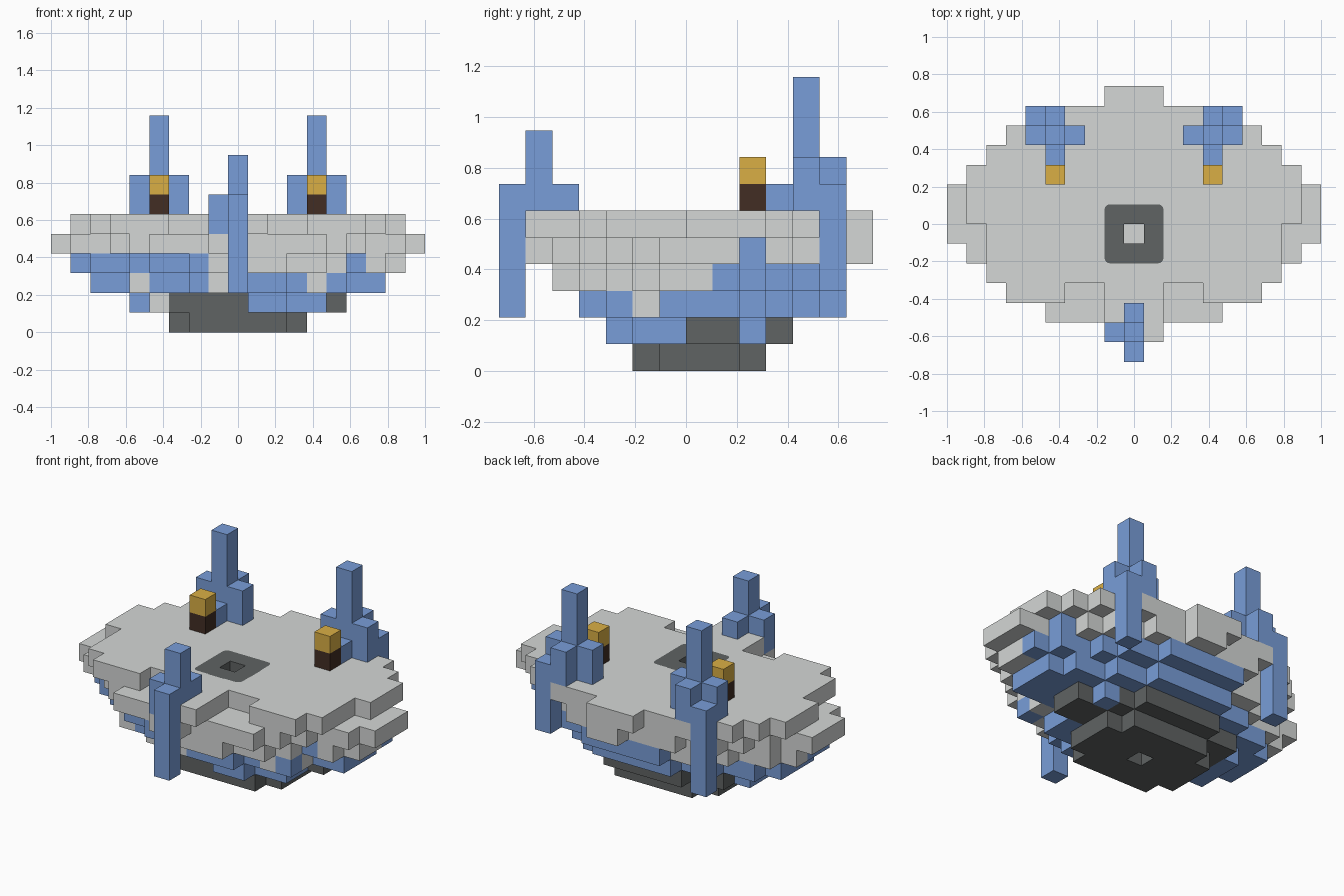
import bpy
import bmesh
from math import cos, sin, pi
from mathutils import Vector

default_cube = bpy.data.objects.get("Cube")
if default_cube:
    bpy.data.objects.remove(default_cube, do_unlink=True)

CELL = 2 / 19
ORIGIN = Vector((-1, -7 * CELL, 0))
MIDDLE = 9      # centre column across the width
CENTRE_ROW = 7  # centre row of the hull


def make_material(name, colour):
    mat = bpy.data.materials.new(name)
    mat.use_nodes = True
    rgba = (*colour, 1)
    mat.diffuse_color = rgba
    bsdf = next(n for n in mat.node_tree.nodes if n.type == "BSDF_PRINCIPLED")
    bsdf.inputs["Base Color"].default_value = rgba
    return mat


MATERIALS = {
    "grey": make_material("light grey stone", (0.66, 0.68, 0.67)),
    "blue": make_material("blue stone", (0.19, 0.34, 0.69)),
    "dark": make_material("dark grey stone", (0.115, 0.125, 0.125)),
    "gold": make_material("gold", (0.70, 0.43, 0.06)),
    "brown": make_material("dark brown", (0.054, 0.026, 0.017)),
}
COLOURS = list(MATERIALS)
parts = {}


def fill(part, colour, xs, ys, zs):
    """Fill an inclusive block of cells."""
    for i in range(xs[0], xs[1] + 1):
        for j in range(ys[0], ys[1] + 1):
            for k in range(zs[0], zs[1] + 1):
                for cells in parts.values():
                    cells.pop((i, j, k), None)
                parts.setdefault(part, {})[i, j, k] = colour


def column(part, colour, i, j, low, high):
    fill(part, colour, (i, i), (j, j), (low, high))


def layer(part, colour, level, first_row, reaches):
    """One hull slab: how far each row reaches either side of the middle."""
    for n, reach in enumerate(reaches):
        row = first_row + n
        fill(part, colour, (MIDDLE - reach, MIDDLE + reach), (row, row), (level, level))


def recolour(part, colour, xs, ys):
    for i, j, k in parts[part]:
        if xs[0] <= i <= xs[1] and ys[0] <= j <= ys[1]:
            parts[part][i, j, k] = colour


def remove(part, cell):
    parts[part].pop(cell, None)


# Stepped hull, bottom to top
layer("keel", "dark", 0, 5, (2, 3, 3, 3, 2))
layer("lower_hull", "dark", 1, 5, (4, 5, 5, 5, 4, 2))
layer("middle_hull", "blue", 2, 3, (2, 5, 5, 7, 7, 7, 6, 4, 2))
layer("upper_hull", "grey", 3, 2, (2, 4, 5, 7, 8, 8, 8, 7, 5, 4, 2))
layer("rim", "grey", 4, 1, (1, 4, 5, 6, 8, 9, 9, 9, 7, 6, 5, 3, 1))
layer("deck", "grey", 5, 1, (1, 1, 6, 7, 7, 7, 8, 8, 8, 7, 6, 5, 1))

# Notches in the front edge of the deck and in the rim ends
for side in (-1, 1):
    for step in (2, 3):
        remove("deck", (MIDDLE + side * step, 3, 5))
remove("rim", (MIDDLE + 1, 1, 4))
remove("rim", (MIDDLE - 1, 13, 4))

# Uneven front of the lower hull
fill("lower_hull", "blue", (10, 11), (4, 4), (1, 1))
remove("lower_hull", (14, 6, 1))

# Mixed stone patches on the hull
recolour("lower_hull", "blue", (10, 13), (5, 6))
recolour("lower_hull", "blue", (13, 13), (9, 9))
recolour("lower_hull", "blue", (4, 4), (5, 8))
recolour("lower_hull", "grey", (5, 5), (5, 6))
recolour("middle_hull", "grey", (4, 4), (3, 6))
recolour("middle_hull", "grey", (8, 8), (3, 3))
recolour("middle_hull", "grey", (13, 13), (3, 4))
recolour("middle_hull", "grey", (14, 14), (5, 5))
recolour("upper_hull", "blue", (1, 7), (2, 7))
recolour("upper_hull", "blue", (15, 15), (5, 5))
recolour("upper_hull", "blue", (14, 17), (8, 10))
recolour("upper_hull", "blue", (7, 13), (11, 12))
recolour("rim", "blue", (16, 16), (9, 9))

# Sunken hatch well with dark sides, and a hole in the keel
recolour("deck", "dark", (MIDDLE, MIDDLE), (5, 7))
recolour("deck", "dark", (MIDDLE - 1, MIDDLE + 1), (6, 6))
remove("deck", (MIDDLE, 6, 5))
remove("keel", (MIDDLE, CENTRE_ROW, 0))
recolour("lower_hull", "grey", (MIDDLE, MIDDLE), (CENTRE_ROW, CENTRE_ROW))

# Mirrored rear towers, each with a hanging leg and a lamp
for side, label, leg_end in ((-1, "right", 2), (1, "left", 3)):
    tower, lamp = label + "_tower", label + "_lamp"
    mid, outer, inner = (MIDDLE + side * n for n in (4, 5, 3))
    column(tower, "blue", mid, 11, 6, 10)
    for i, j in ((outer, 11), (inner, 11), (mid, 12)):
        column(tower, "blue", i, j, 6, 7)
    column(tower, "blue", mid, 10, 6, 6)
    column(tower, "blue", outer, 12, leg_end, 6)
    column(lamp, "brown", mid, 9, 6, 6)
    column(lamp, "gold", mid, 9, 7, 7)

# Front post with its hanging leg
column("front_post", "blue", MIDDLE, 0, 2, 6)
column("front_post", "blue", MIDDLE, 1, 6, 8)
column("front_post", "blue", MIDDLE, 2, 6, 6)
column("front_post", "blue", MIDDLE - 1, 1, 5, 6)


def finish(name, bm):
    mesh = bpy.data.meshes.new(name)
    bm.to_mesh(mesh)
    bm.free()
    for mat in MATERIALS.values():
        mesh.materials.append(mat)
    bpy.context.collection.objects.link(bpy.data.objects.new(name, mesh))


# Turn each part's cells into an outer skin
def build(name, cells, solid):
    bm = bmesh.new()
    for cell, colour in cells.items():
        for axis in range(3):
            for sign in (-1, 1):
                beside = list(cell)
                beside[axis] += sign
                if tuple(beside) in solid:
                    continue
                u, v = Vector((0, 0, 0)), Vector((0, 0, 0))
                u[(axis + 1) % 3] = v[(axis + 2) % 3] = 1
                corner = Vector(cell)
                corner[axis] += max(sign, 0)
                loop = [corner, corner + u, corner + u + v, corner + v]
                face = bm.faces.new([bm.verts.new(ORIGIN + p * CELL) for p in loop[::sign]])
                face.material_index = COLOURS.index(colour)
    bmesh.ops.remove_doubles(bm, verts=bm.verts, dist=CELL / 100)
    bmesh.ops.dissolve_limit(bm, angle_limit=0.01, verts=bm.verts, edges=bm.edges,
                             delimit={"MATERIAL"})
    finish(name, bm)


solid_cells = {cell for cells in parts.values() for cell in cells}
for part_name, part_cells in parts.items():
    build(part_name, part_cells, solid_cells)

# Thin hatch frame with rounded outer corners around the square well
frame = bmesh.new()
centre = ORIGIN + Vector((9.5, 6.5, 6)) * CELL + Vector((0, 0, 0.002))
radius, steps = 0.03, 4
outer_ring, inner_ring = [], []
for quarter in range(4):
    diagonal = pi / 4 + quarter * pi / 2
    sx, sy = (1 if f(diagonal) > 0 else -1 for f in (cos, sin))
    for n in range(steps + 1):
        turn = quarter * pi / 2 + n / steps * pi / 2
        bend = Vector((sx, sy, 0)) * (1.5 * CELL - radius)
        bend += Vector((cos(turn), sin(turn), 0)) * radius
        outer_ring.append(frame.verts.new(centre + bend))
    inner_ring.append(frame.verts.new(centre + Vector((sx, sy, 0)) * CELL / 2))
for quarter in range(4):
    first, after = quarter * (steps + 1), (quarter + 1) % 4
    corner = outer_ring[first:first + steps + 1]
    faces = [frame.faces.new([inner_ring[quarter], *corner]),
             frame.faces.new([inner_ring[quarter], corner[-1],
                              outer_ring[after * (steps + 1)], inner_ring[after]])]
    for face in faces:
        face.material_index = COLOURS.index("dark")
finish("hatch_frame", frame)
